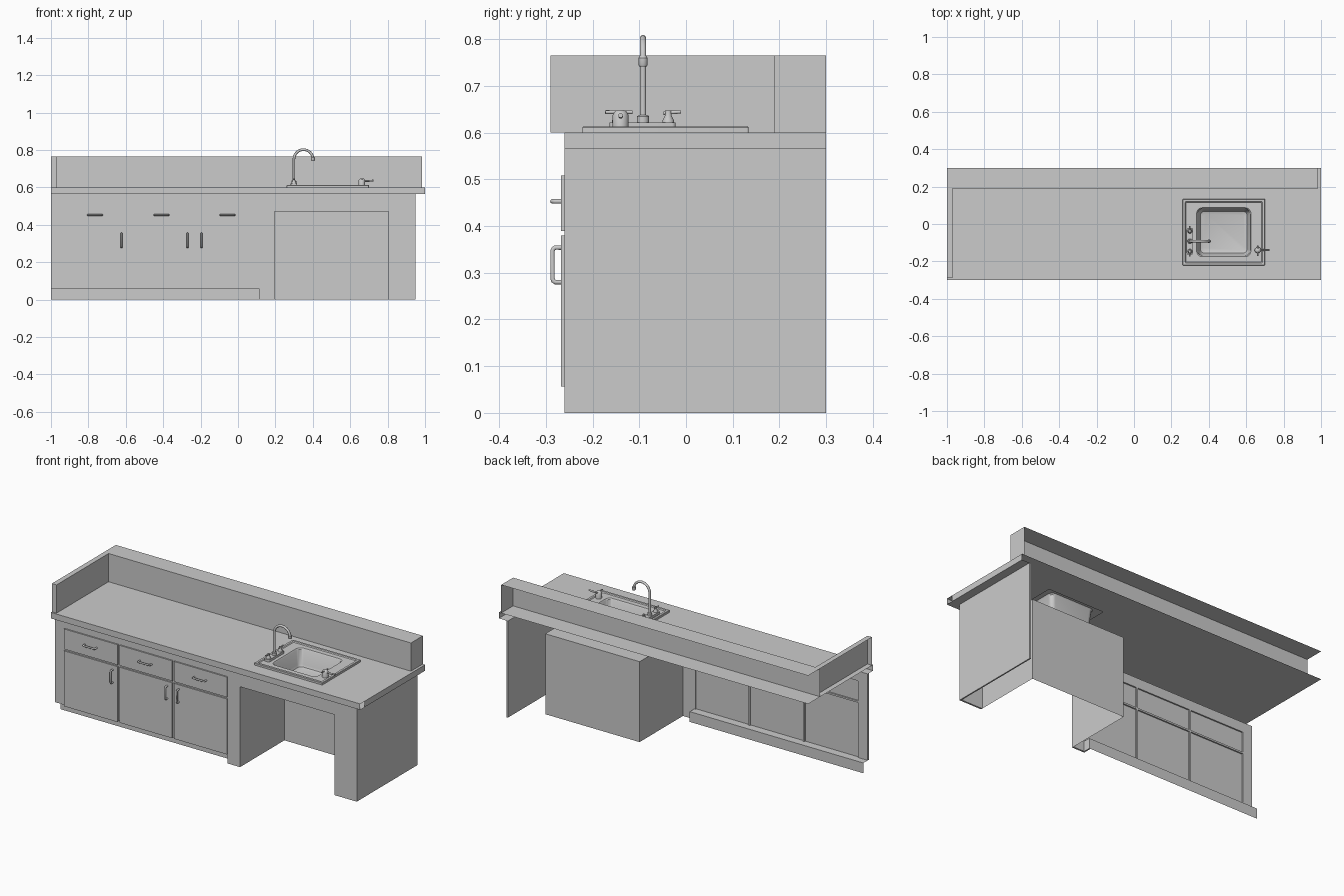
import bpy, bmesh, math

if "Cube" in bpy.data.objects:
    bpy.data.objects.remove(bpy.data.objects["Cube"])

def make(name, verts, faces, smooth=False):
    me = bpy.data.meshes.new(name)
    me.from_pydata(verts, [], faces)
    bm = bmesh.new()
    bm.from_mesh(me)
    bmesh.ops.recalc_face_normals(bm, faces=bm.faces)
    bm.to_mesh(me)
    bm.free()
    ob = bpy.data.objects.new(name, me)
    bpy.context.collection.objects.link(ob)
    if smooth:
        bpy.ops.object.select_all(action='DESELECT')
        ob.select_set(True)
        bpy.context.view_layer.objects.active = ob
        bpy.ops.object.shade_smooth_by_angle(angle=math.radians(35))
    return ob

SIDES = {'-x': (0, 1, 3, 2), '+x': (4, 6, 7, 5), '-y': (0, 4, 5, 1),
         '+y': (2, 3, 7, 6), '-z': (0, 2, 6, 4), '+z': (1, 5, 7, 3)}

def box(name, x, y, z, sides=None):
    """Box from ranges; only the listed sides are built when given."""
    verts = [(a, b, c) for a in x for b in y for c in z]
    return make(name, verts, [SIDES[s] for s in (sides or SIDES)])

def tube(name, pts, r):
    cu = bpy.data.curves.new(name, 'CURVE')
    cu.dimensions = '3D'
    cu.bevel_depth = r
    cu.bevel_resolution = 3
    cu.use_fill_caps = True
    sp = cu.splines.new('POLY')
    sp.points.add(len(pts) - 1)
    for p, co in zip(sp.points, pts):
        p.co = (*co, 1)
    ob = bpy.data.objects.new(name, cu)
    bpy.context.collection.objects.link(ob)
    return ob

def lathe(name, x, y, profile, n=20):
    """Stacked rings of (radius, z), capped at both ends."""
    verts = [(x + r * math.cos(2 * math.pi * i / n), y + r * math.sin(2 * math.pi * i / n), z)
             for r, z in profile for i in range(n)]
    return skin(name, verts, n, True)

def skin(name, verts, n, cap_start):
    m = len(verts) // n
    faces = [(k * n + i, k * n + (i + 1) % n, (k + 1) * n + (i + 1) % n, (k + 1) * n + i)
             for k in range(m - 1) for i in range(n)]
    faces.append(tuple(range((m - 1) * n, m * n)))
    if cap_start:
        faces.append(tuple(range(n)))
    return make(name, verts, faces, True)

def rounded(x0, x1, y0, y1, r, z, n=6):
    out = []
    for k, (cx, cy) in enumerate([(x1 - r, y1 - r), (x0 + r, y1 - r), (x0 + r, y0 + r), (x1 - r, y0 + r)]):
        for i in range(n + 1):
            a = math.pi / 2 * (k + i / n)
            out.append((cx + r * math.cos(a), cy + r * math.sin(a), z))
    return out

# Countertop: open-backed sheet with a sink cutout, front and right lips
hx, hy = (0.3, 0.66), (-0.2, 0.11)
for i, (x, y) in enumerate([((-1, hx[0]), (-0.3, 0.3)), ((hx[1], 1), (-0.3, 0.3)),
                            (hx, (-0.3, hy[0])), (hx, (hy[1], 0.3))]):
    box(f"countertop_{i}", x, y, (0.565, 0.6), ['+z'])
box("countertop_front_lip", (-1, 1), (-0.3, -0.26), (0.565, 0.6), ['-y', '-z'])
box("countertop_right_lip", (0.95, 1), (-0.26, 0.3), (0.565, 0.6), ['+x', '-z'])

# Splash guards, open at the wall sides
box("back_splash", (-1, 0.985), (0.19, 0.3), (0.6, 0.765), ['-y', '+z', '+x'])
box("left_splash", (-1, -0.97), (-0.29, 0.19), (0.6, 0.765), ['+x', '-y', '+z'])

# Face frame, stiles and rails
FY = (-0.26, -0.25)
cols = [(-0.938, -0.591), (-0.58, -0.238), (-0.227, 0.115)]
box("left_stile", (-1, -0.938), FY, (0.06, 0.565))
box("top_rail", (-1, 0.95), FY, (0.508, 0.565))
box("drawer_rail", (-0.938, 0.115), FY, (0.38, 0.39))
for i in range(2):
    box(f"divider_{i}", (cols[i][1], cols[i + 1][0]), FY, (0.06, 0.508))
box("middle_stile", (0.115, 0.195), FY, (0, 0.508))
box("opening_header", (0.195, 0.805), FY, (0.47, 0.508))
box("right_stile", (0.805, 0.95), FY, (0, 0.508))
box("right_panel", (0.942, 0.95), (-0.26, 0.3), (0, 0.565))

# Toe kick recess
box("toe_kick", (-1, 0.115), (-0.26, -0.21), (0, 0.06), ['+y', '+z'])
box("toe_return", (0.115, 0.123), (-0.26, -0.21), (0, 0.06))

# Knee space enclosure, open to the front and floor
box("knee_space", (0.195, 0.805), (-0.26, 0.15), (0, 0.47), ['-x', '+x', '+y', '+z'])

# Doors, drawers and pulls
def pull(name, x, z, half, vertical):
    prof = [(-half, -0.266), (-half, -0.28), (-half * 0.93, -0.284), (-half * 0.8, -0.286)]
    prof += [(-a, y) for a, y in reversed(prof)]
    tube(name, [(x, y, z + a) if vertical else (x + a, y, z) for a, y in prof], 0.005)

for i, (c, px) in enumerate(zip(cols, (-0.623, -0.27, -0.195))):
    box(f"door_{i}", c, (-0.268, -0.258), (0.056, 0.38))
    box(f"drawer_{i}", c, (-0.268, -0.258), (0.39, 0.508))
    pull(f"door_pull_{i}", px, 0.317, 0.037, True)
    pull(f"drawer_pull_{i}", (c[0] + c[1]) / 2, 0.453, 0.038, False)

# Sink: raised rim, deck and tapered bowl
rim = (0.26, 0.70, -0.222, 0.134)
def inset(b, d):
    return b[0] + d, b[1] - d, b[2] + d, b[3] - d
bowl = (0.335, 0.625, -0.175, 0.087)
rings = [rounded(*rim, 0.004, 0.6), rounded(*rim, 0.004, 0.611),
         rounded(*inset(rim, 0.002), 0.004, 0.613), rounded(*inset(rim, 0.014), 0.004, 0.613),
         rounded(*inset(rim, 0.018), 0.004, 0.608), rounded(*bowl, 0.03, 0.608),
         rounded(*inset(bowl, 0.005), 0.028, 0.602), rounded(*inset(bowl, 0.014), 0.025, 0.52),
         rounded(*inset(bowl, 0.02), 0.022, 0.508), rounded(*inset(bowl, 0.034), 0.018, 0.503)]
skin("sink", [v for ring in rings for v in ring], len(rings[0]), False)

# Faucet: base plate, gooseneck and two lever handles
FX, FYC = 0.299, -0.092
plate = [rounded(0.282, 0.316, -0.164, -0.022, 0.008, z) for z in (0.606, 0.622)]
skin("faucet_base", plate[0] + plate[1], len(plate[0]), True)
lathe("spout_collar", FX, FYC, [(0.013, 0.62), (0.013, 0.635), (0.009, 0.638)])
R, CZ = 0.051, 0.751
arc = [(FX + R - R * math.cos(math.pi * i / 16), FYC, CZ + R * math.sin(math.pi * i / 16)) for i in range(17)]
tube("gooseneck", [(FX, FYC, 0.62)] + arc, 0.007)
lathe("spout_tip", FX + 2 * R, FYC, [(0.008, 0.742), (0.01, 0.746), (0.01, 0.76), (0.007, 0.764)])
for i, s in enumerate((-1, 1)):
    y = FYC + s * 0.054
    lathe(f"handle_post_{i}", FX, y, [(0.013, 0.62), (0.012, 0.627), (0.007, 0.637), (0.007, 0.648)])
    tube(f"handle_lever_{i}", [(FX, y - s * 0.01, 0.642), (FX, y + s * 0.027, 0.645)], 0.004)

# Drinking bubbler on the right of the sink
lathe("bubbler_body", 0.662, -0.14, [(0.017, 0.606), (0.017, 0.638), (0.013, 0.645), (0.006, 0.649)])
tube("bubbler_lever", [(0.662, -0.172, 0.644), (0.662, -0.115, 0.644)], 0.004)
tube("bubbler_spout", [(0.67, -0.14, 0.635), (0.7, -0.14, 0.635), (0.725, -0.14, 0.637)], 0.005)
